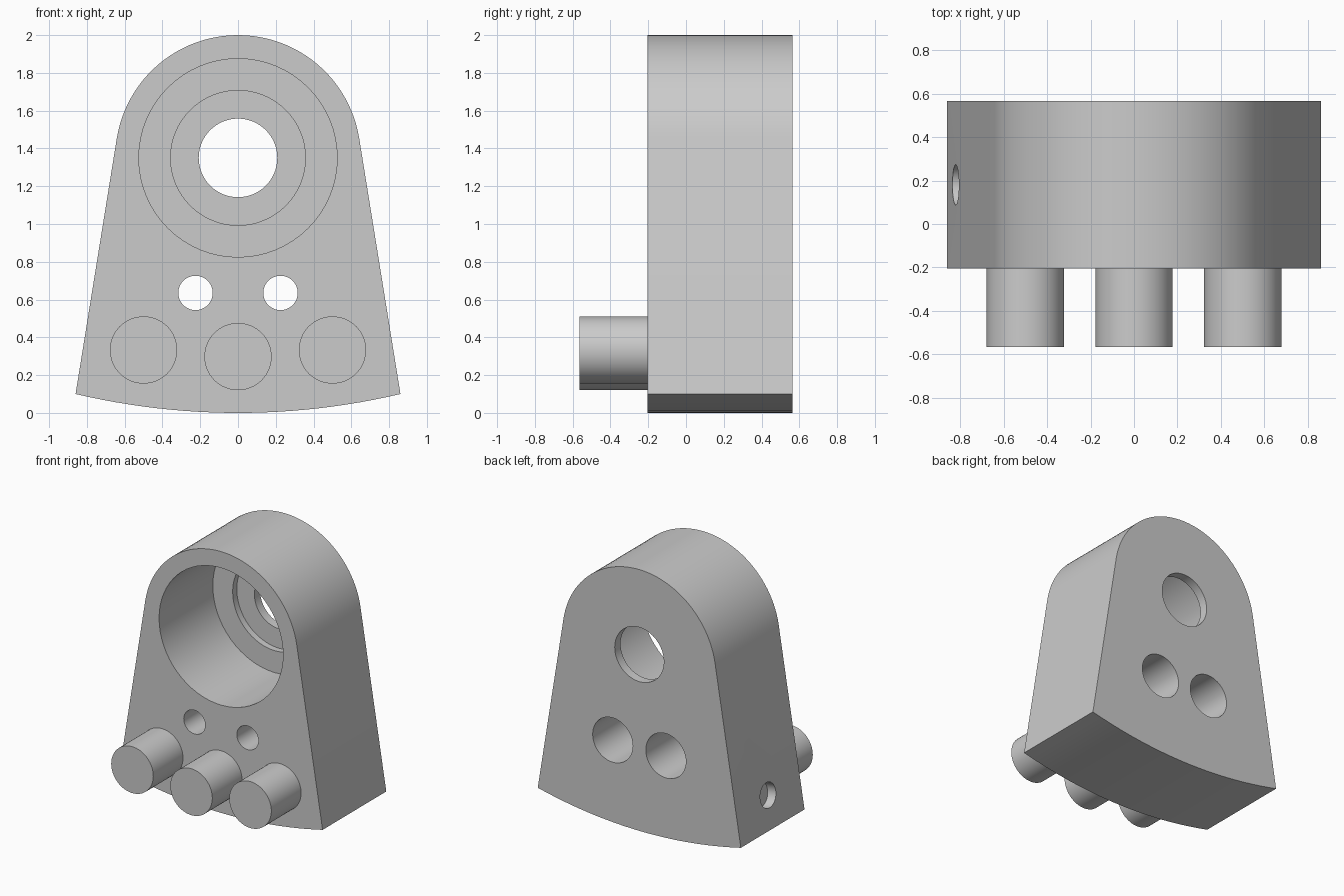
import bpy, bmesh
from math import cos, sin, pi, asin, acos, atan2, hypot
from mathutils import Vector

if "Cube" in bpy.data.objects:
    bpy.data.objects.remove(bpy.data.objects["Cube"])

FRONT, BACK = -0.205, 0.565      # body faces along y
PIN_FRONT = -0.565
EYE = (0.0, 1.35)                # bore centre (x, z)
TOP_R = 0.65
CORNER = (0.86, 0.10)


def cylinder(name, start, end, radius, sides=64):
    start, end = Vector(start), Vector(end)
    axis = end - start
    bpy.ops.mesh.primitive_cylinder_add(
        vertices=sides, radius=radius, depth=axis.length,
        location=(start + end) / 2,
        rotation=axis.to_track_quat('Z', 'Y').to_euler())
    obj = bpy.context.object
    obj.name = name
    return obj


def cut(target, start, end, radius, sides=64):
    cutter = cylinder("cutter", start, end, radius, sides)
    cutter.hide_render = True
    mod = target.modifiers.new("hole", 'BOOLEAN')
    mod.operation, mod.solver, mod.object = 'DIFFERENCE', 'EXACT', cutter
    bpy.context.view_layer.objects.active = target
    bpy.ops.object.modifier_apply(modifier=mod.name)
    bpy.data.objects.remove(cutter)


def smooth(obj):
    bpy.ops.object.select_all(action='DESELECT')
    obj.select_set(True)
    bpy.context.view_layer.objects.active = obj
    bpy.ops.object.shade_smooth_by_angle(angle=pi / 6)


# Body outline: round top, tangent sides, shallow curved base
dx, dz = CORNER[0], CORNER[1] - EYE[1]
tangent = atan2(dz, dx) + acos(TOP_R / hypot(dx, dz))
n = 48
outline = []
for i in range(n + 1):
    a = tangent + (pi - 2 * tangent) * i / n
    outline.append((TOP_R * cos(a), EYE[1] + TOP_R * sin(a)))
base_r = (CORNER[0] ** 2 + CORNER[1] ** 2) / (2 * CORNER[1])
half = asin(CORNER[0] / base_r)
for i in range(25):
    a = -half + 2 * half * i / 24
    outline.append((base_r * sin(a), base_r * (1 - cos(a))))

bm = bmesh.new()
face = bm.faces.new([bm.verts.new((x, FRONT, z)) for x, z in outline])
ext = bmesh.ops.extrude_face_region(bm, geom=[face], use_keep_orig=True)
bmesh.ops.translate(bm, vec=(0, BACK - FRONT, 0),
                    verts=[v for v in ext["geom"] if isinstance(v, bmesh.types.BMVert)])
bmesh.ops.recalc_face_normals(bm, faces=bm.faces)
mesh = bpy.data.meshes.new("bracket_body")
bm.to_mesh(mesh)
bm.free()
body = bpy.data.objects.new("bracket_body", mesh)
bpy.context.collection.objects.link(body)

# Stepped main bore
for radius, depth in ((0.525, 0.65), (0.357, 0.70), (0.208, 1.0)):
    cut(body, (0, FRONT - 0.1, EYE[1]), (0, FRONT + depth, EYE[1]), radius)

# Bolt holes, counterbored from the back
for x in (-0.225, 0.225):
    cut(body, (x, FRONT - 0.1, 0.635), (x, BACK + 0.1, 0.635), 0.091, 48)
    cut(body, (x, BACK - 0.5, 0.635), (x, BACK + 0.1, 0.635), 0.17, 48)

# Shallow hole square to the left side face
normal = Vector((-cos(tangent), 0, sin(tangent)))
spot = Vector((-0.82, 0.18, 0.345))
cut(body, spot + normal * 0.1, spot - normal * 0.07, 0.093, 48)
smooth(body)

# Front pins
for name, x, z in (("left_pin", -0.5, 0.333), ("middle_pin", 0, 0.298), ("right_pin", 0.5, 0.333)):
    smooth(cylinder(name, (x, PIN_FRONT, z), (x, FRONT, z), 0.178))
